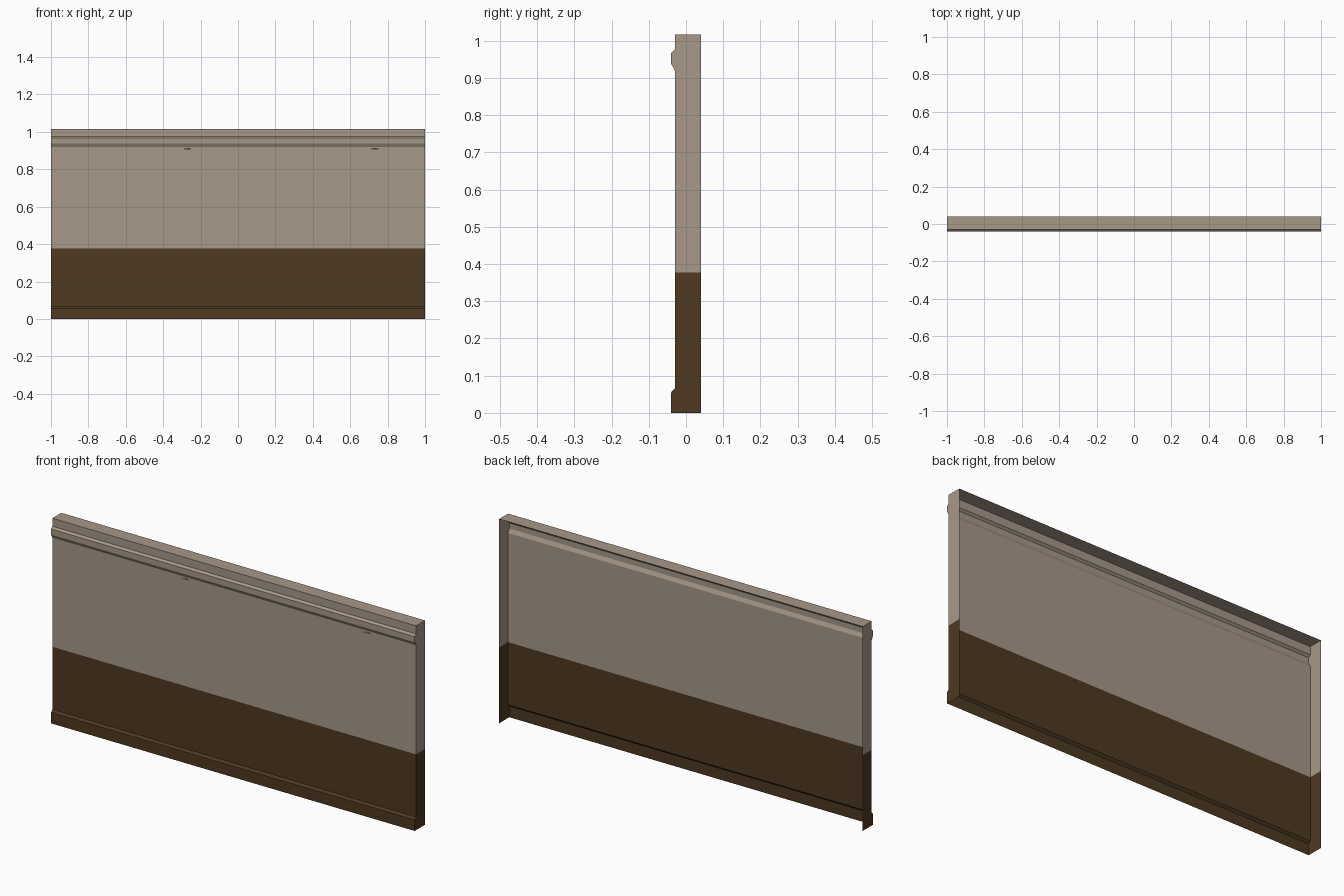
import bpy, bmesh

if "Cube" in bpy.data.objects:
    bpy.data.objects.remove(bpy.data.objects["Cube"])


def material(name, rgb):
    m = bpy.data.materials.new(name)
    m.diffuse_color = (*rgb, 1.0)
    m.use_nodes = True
    m.node_tree.nodes["Principled BSDF"].inputs["Base Color"].default_value = m.diffuse_color
    return m


tan = material("tan_plaster", (0.381, 0.314, 0.242))
brown = material("dark_brown_paint", (0.076, 0.041, 0.015))

HALF = 1.0      # half the wall length
SPLIT = 0.377   # height where the paint changes
BACK = 0.04

# Front profile (y, z): skirting, flat wall, picture rail, top ledge
lower = [(-0.04, 0), (-0.04, 0.055), (-0.03, 0.066), (-0.03, SPLIT)]
upper = [(-0.03, SPLIT), (-0.03, 0.92), (-0.04, 0.938), (-0.04, 0.966),
         (-0.03, 0.976), (-0.03, 1.016), (BACK, 1.016)]


def finish(bm, name, mats):
    me = bpy.data.meshes.new(name)
    bm.to_mesh(me)
    bm.free()
    for m in mats:
        me.materials.append(m)
    ob = bpy.data.objects.new(name, me)
    bpy.context.collection.objects.link(ob)
    return ob


# Wall shell: open at the back and underneath
bm = bmesh.new()
for profile in (lower, upper):
    left = [bm.verts.new((-HALF, y, z)) for y, z in profile]
    right = [bm.verts.new((HALF, y, z)) for y, z in profile]
    for i in range(len(profile) - 1):
        bm.faces.new((left[i], right[i], right[i + 1], left[i + 1]))
    # Closing corners on the back edge complete each end cap
    corners = [(BACK, SPLIT), (BACK, 0)] if profile is lower else [(BACK, SPLIT)]
    lc = left + [bm.verts.new((-HALF, y, z)) for y, z in corners]
    rc = right + [bm.verts.new((HALF, y, z)) for y, z in corners]
    bm.faces.new(lc[::-1])
    bm.faces.new(rc)
bmesh.ops.remove_doubles(bm, verts=bm.verts, dist=1e-5)
bm.normal_update()
for f in bm.faces:
    if f.normal.x > 0.5 and f.verts[0].co.x < 0 or f.normal.x < -0.5 and f.verts[0].co.x > 0:
        f.normal_flip()
    f.material_index = 1 if f.calc_center_median().z < SPLIT else 0
finish(bm, "wall_panel", [tan, brown])

# Small paint chips under the picture rail
for n, x in enumerate((-0.27, 0.73)):
    bm = bmesh.new()
    for dx, dz, w in ((0, 0, 0.04), (0.006, 0.005, 0.022)):
        pts = [(-w / 2, 0), (w / 2, 0), (w / 2, 0.003), (-w / 2, 0.003)]
        bm.faces.new([bm.verts.new((x + dx + a, -0.0305, 0.907 + dz + b)) for a, b in pts])
    finish(bm, f"paint_chip_{n + 1}", [brown])
